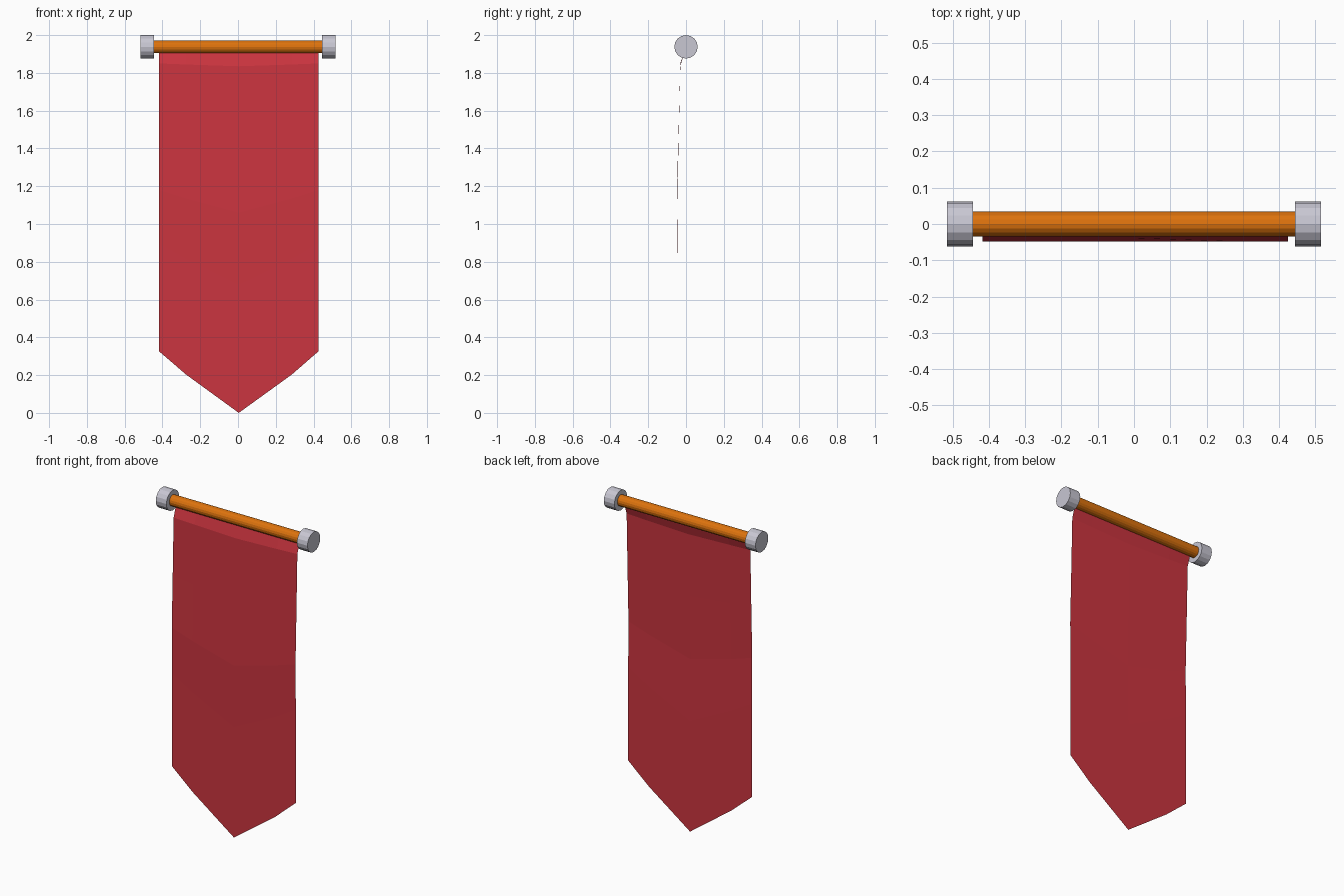
import bpy, math

if "Cube" in bpy.data.objects:
    bpy.data.objects.remove(bpy.data.objects["Cube"])

def material(name, rgb):
    m = bpy.data.materials.new(name)
    m.diffuse_color = (*rgb, 1)
    m.use_nodes = True
    m.node_tree.nodes["Principled BSDF"].inputs["Base Color"].default_value = m.diffuse_color
    return m

red = material("red_cloth", (0.60, 0.035, 0.05))
orange = material("orange_wood", (0.72, 0.17, 0.004))
silver = material("pale_metal", (0.58, 0.57, 0.65))

ROD_Z = 1.938

def bar(name, x0, x1, radius, mat):
    bpy.ops.mesh.primitive_cylinder_add(
        vertices=16, radius=radius, depth=x1 - x0,
        location=((x0 + x1) / 2, 0, ROD_Z), rotation=(0, math.pi / 2, 0))
    ob = bpy.context.object
    ob.name = name
    ob.data.materials.append(mat)
    bpy.ops.object.shade_smooth_by_angle(angle=math.radians(15))

# Rod and its two end caps
bar("rod", -0.45, 0.45, 0.034, orange)
bar("left_cap", -0.516, -0.444, 0.062, silver)
bar("right_cap", 0.444, 0.516, 0.062, silver)

# Hanging cloth: columns are (x, share of the dip towards the centre point)
cols = [(-0.417, 0), (-0.275, 0.375), (0.004, 1), (0.285, 0.375), (0.425, 0)]
# Rows are (z at edges, z at centre, y)
rows = [(1.915, 1.915, -0.008), (1.85, 1.835, -0.03), (1.50, 1.45, -0.039),
        (1.18, 1.06, -0.048), (0.90, 0.68, -0.045), (0.325, 0.0, -0.045)]
verts = [(x, y, ze + (zc - ze) * k) for ze, zc, y in rows for x, k in cols]
n = len(cols)
faces = [(r * n + c, (r + 1) * n + c, (r + 1) * n + c + 1, r * n + c + 1)
         for r in range(len(rows) - 1) for c in range(n - 1)]
mesh = bpy.data.meshes.new("cloth")
mesh.from_pydata(verts, [], faces)
mesh.materials.append(red)
cloth = bpy.data.objects.new("cloth", mesh)
bpy.context.collection.objects.link(cloth)
